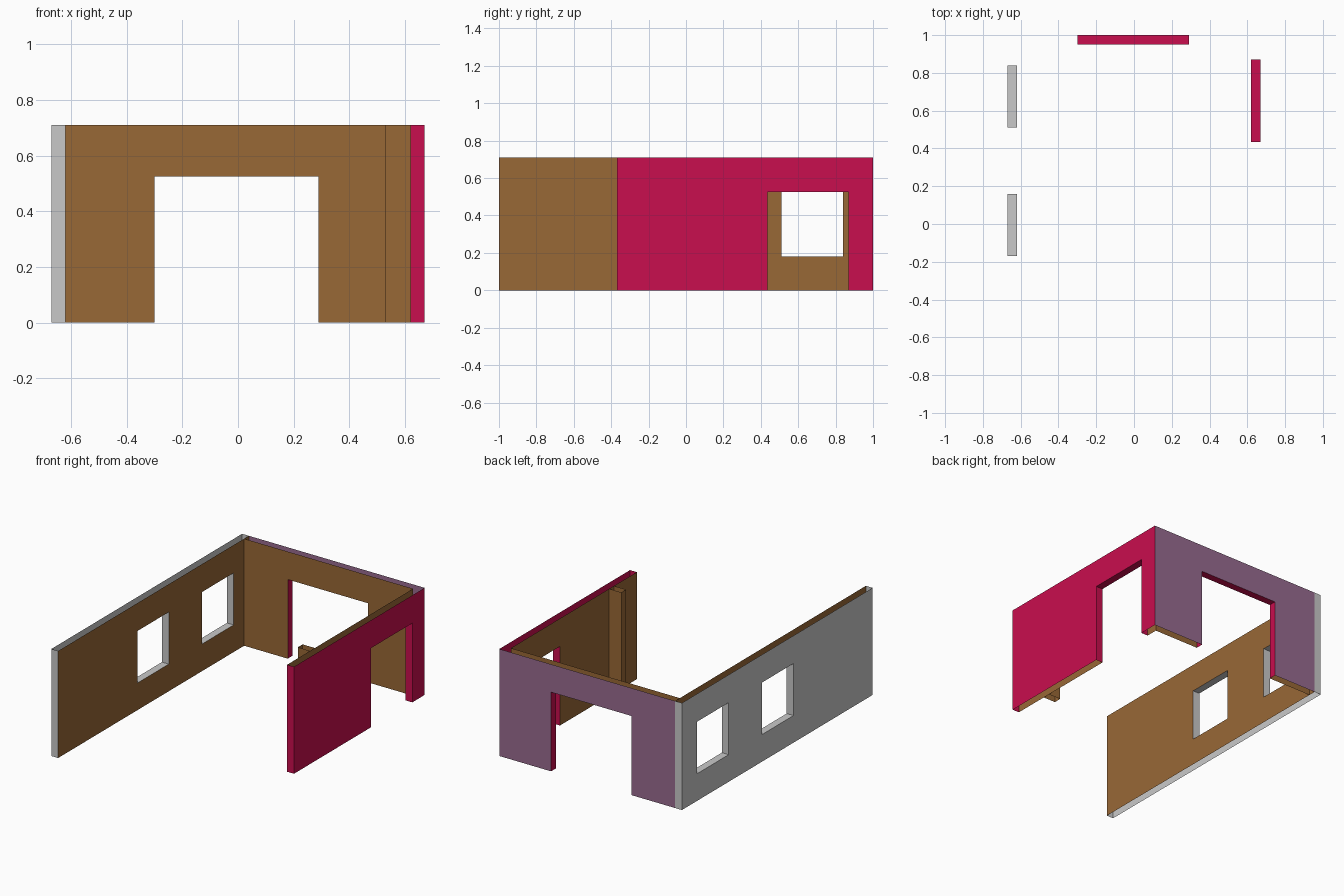
import bpy
import bmesh
from mathutils import Vector

cube = bpy.data.objects.get("Cube")
if cube:
    bpy.data.objects.remove(cube, do_unlink=True)

HEIGHT = 0.71
HEAD = 0.525      # top of every opening
SILL = 0.18       # bottom of the windows


def srgb(r, g, b):
    lin = [(c / 255 / 12.92) if c < 11 else ((c / 255 + 0.055) / 1.055) ** 2.4 for c in (r, g, b)]
    return (*lin, 1.0)


def material(name, colour):
    mat = bpy.data.materials.new(name)
    mat.use_nodes = True
    mat.diffuse_color = colour
    mat.node_tree.nodes["Principled BSDF"].inputs["Base Color"].default_value = colour
    return mat


brown = material("brown_plaster", srgb(153, 104, 54))
red = material("crimson_paint", srgb(201, 14, 78))
purple = material("mauve_paint", srgb(152, 107, 144))
grey = material("light_grey_paint", srgb(201, 201, 201))


class Shell:
    """Open-topped wall shell made of flat rectangles."""

    def __init__(self, name, along, mats):
        self.name, self.along, self.mats = name, along, mats
        self.bm = bmesh.new()

    def point(self, u, d, z):
        return Vector((u, d, z) if self.along == "x" else (d, u, z))

    def quad(self, corners, facing, mat):
        face = self.bm.faces.new([self.bm.verts.new(self.point(*c)) for c in corners])
        face.normal_update()
        if face.normal.dot(self.point(*facing)) < 0:
            face.normal_flip()
        face.material_index = self.mats.index(mat)

    def skin(self, d, span, openings, side, mat):
        # Upright face divided into columns, leaving the openings empty
        def panel(a, b, low, high):
            if b > a and high > low:
                self.quad([(a, d, low), (b, d, low), (b, d, high), (a, d, high)], (0, side, 0), mat)
        at = span[0]
        for a, b, low, high in openings:
            panel(at, a, 0, HEIGHT)
            panel(a, b, 0, low)
            panel(a, b, high, HEIGHT)
            at = b
        panel(at, span[1], 0, HEIGHT)

    def cross(self, u, d, low, high, side, mat):
        # Upright strip through the wall thickness
        self.quad([(u, d[0], low), (u, d[1], low), (u, d[1], high), (u, d[0], high)], (side, 0, 0), mat)

    def level(self, a, b, d, z, side, mat):
        # Horizontal strip through the wall thickness
        self.quad([(a, d[0], z), (b, d[0], z), (b, d[1], z), (a, d[1], z)], (0, 0, side), mat)

    def finish(self):
        bmesh.ops.remove_doubles(self.bm, verts=self.bm.verts, dist=0.0001)
        mesh = bpy.data.meshes.new(self.name)
        self.bm.to_mesh(mesh)
        self.bm.free()
        for mat in self.mats:
            mesh.materials.append(mat)
        bpy.context.collection.objects.link(bpy.data.objects.new(self.name, mesh))


def wall(name, along, outer, inner, outer_span, inner_span, openings, paint, reveal, caps):
    shell = Shell(name, along, list(dict.fromkeys([paint, brown, reveal])))
    side = 1 if outer > inner else -1
    depth = (inner, outer)
    shell.skin(outer, outer_span, openings, side, paint)
    shell.skin(inner, inner_span, openings, -side, brown)
    # Reveals around each opening
    for a, b, low, high in openings:
        shell.cross(a, depth, low, high, 1, reveal)
        shell.cross(b, depth, low, high, -1, reveal)
        shell.level(a, b, depth, high, -1, reveal)
        if low > 0:
            shell.level(a, b, depth, low, 1, reveal)
    # Closed wall ends
    for u, facing in caps:
        shell.cross(u, depth, 0, HEIGHT, facing, paint)
    shell.finish()


# Long wall with two windows
wall("right_window_wall", "y", -0.67, -0.62, (-1, 1), (-1, 1),
     [(-0.17, 0.16, SILL, HEAD), (0.51, 0.84, SILL, HEAD)], grey, grey, [(-1, -1), (1, 1)])

# Short wall with a doorway
wall("left_door_wall", "y", 0.67, 0.62, (-0.37, 1), (-0.37, 0.95),
     [(0.435, 0.87, 0, HEAD)], red, red, [(-0.37, -1)])

# Back wall with a wide doorway
wall("back_door_wall", "x", 1, 0.95, (-0.62, 0.67), (-0.62, 0.62),
     [(-0.3, 0.29, 0, HEAD)], purple, red, [])

# Stub wall projecting into the room
stub = Shell("stub_wall", "x", [brown])
stub.skin(-0.13, (0.53, 0.62), [], -1, brown)
stub.skin(-0.08, (0.53, 0.62), [], 1, brown)
stub.cross(0.53, (-0.13, -0.08), 0, HEIGHT, -1, brown)
stub.finish()
